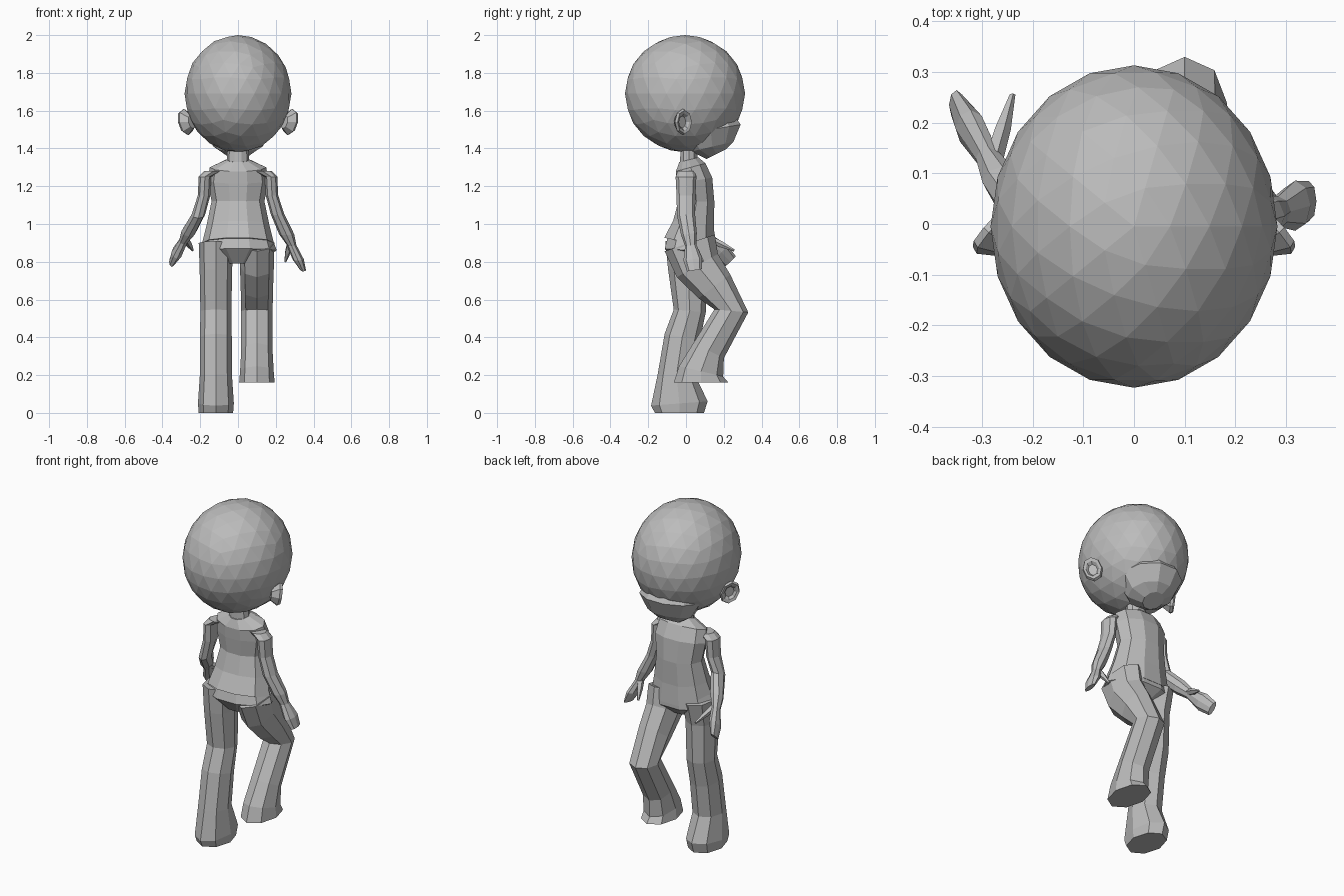
import bpy
import bmesh
import math
from mathutils import Vector

default_cube = bpy.data.objects.get("Cube")
if default_cube:
    bpy.data.objects.remove(default_cube, do_unlink=True)

# One plain grey clay material
shade = (.5, .5, .5, 1)
grey = bpy.data.materials.new("plain grey")
grey.use_nodes = True
grey.diffuse_color = shade
grey.node_tree.nodes["Principled BSDF"].inputs["Base Color"].default_value = shade


def finish(name, bm):
    """Turn a bmesh into a flat shaded object."""
    bmesh.ops.recalc_face_normals(bm, faces=bm.faces[:])
    mesh = bpy.data.meshes.new(name)
    bm.to_mesh(mesh)
    bm.free()
    mesh.materials.append(grey)
    obj = bpy.data.objects.new(name, mesh)
    bpy.context.collection.objects.link(obj)


def skin(name, rings):
    """Bridge rings of points and cap both ends."""
    bm = bmesh.new()
    loops = [[bm.verts.new(point) for point in ring] for ring in rings]
    count = len(loops[0])
    for low, high in zip(loops, loops[1:]):
        for i in range(count):
            j = (i + 1) % count
            bm.faces.new((low[i], low[j], high[j], high[i]))
    bm.faces.new(loops[0])
    bm.faces.new(loops[-1])
    finish(name, bm)


def oval(centre, side, front, sides):
    """Points of an oval spanned by two half axes."""
    angles = [math.tau * i / sides for i in range(sides)]
    return [centre + side * math.cos(a) + front * math.sin(a) for a in angles]


def limb(name, path, widths, depths, sides=8):
    """Loft ovals along a path, each tilted square to the path."""
    rings = []
    last = len(path) - 1
    for i, (point, width, depth) in enumerate(zip(path, widths, depths)):
        tangent = path[min(i + 1, last)] - path[max(i - 1, 0)]
        front = Vector((0, -tangent.z, tangent.y)).normalized()
        rings.append(oval(point, Vector((width, 0, 0)), front * depth, sides))
    skin(name, rings)


def trunk(name, sections):
    """Central part from sections of y, z, half width and half depth."""
    path = [Vector((0, y, z)) for y, z, width, depth in sections]
    limb(name, path, [s[2] for s in sections], [s[3] for s in sections], sides=10)


def leg(name, x, sections):
    """Trouser leg with shoe from sections of y, z and half depth."""
    path = [Vector((x, y, z)) for y, z, depth in sections]
    depths = [s[2] for s in sections]
    limb(name, path, [.065 + .2 * depth for depth in depths], depths)


def arm(label, sign, fingertip, thumb_tip):
    """Arm with a fixed upper half and a forearm aimed at the fingertip."""
    elbow = Vector((.21 * sign, 0, 1.05))
    upper = [Vector((x * sign, 0, z)) for x, z in ((.13, 1.28), (.175, 1.25), (.18, 1.15))]
    forearm = [elbow.lerp(fingertip, t) for t in (0, .35, .55, .8, 1)]
    widths = (.05, .033, .033, .036, .04, .025, .03, .015)
    depths = (.045, .055, .05, .048, .042, .03, .05, .04)
    limb(label + "_arm", upper + forearm, widths, depths)
    root = elbow.lerp(fingertip, .5)
    thumb = [root.lerp(thumb_tip, t) for t in (0, .5, 1)]
    sizes = (.02, .017, .006)
    limb(label + "_thumb", thumb, sizes, sizes, sides=5)


def ear(label, sign):
    """Cupped disc turned half forward."""
    normal = Vector((.75 * sign, .66, 0))
    across = Vector((.036 * sign, -.042, 0))
    upright = Vector((.012 * sign, 0, .07))
    centre = Vector((.282 * sign, -.01, 1.54))
    profile = ((-.05, .5), (-.01, 1), (.005, .9), (0, .65), (-.015, .45))
    skin(label + "_ear", [
        oval(centre + normal * depth, across * size, upright * size, 8)
        for depth, size in profile
    ])


# Head: faceted egg
bm = bmesh.new()
bmesh.ops.create_icosphere(bm, subdivisions=3, radius=1)
bmesh.ops.scale(bm, vec=(.283, .318, .31), verts=bm.verts)
bmesh.ops.translate(bm, vec=(0, -.005, 1.69), verts=bm.verts)
finish("head", bm)

# Jaw: protruding mouth ledge and chin
trunk("jaw", [
    (.16, 1.37, .06, .06),
    (.14, 1.41, .13, .12),
    (.13, 1.5, .18, .17),
    (.12, 1.53, .16, .15),
])

# Neck, shirt and pelvis
trunk("neck", [(.015, 1.3, .06, .05), (.015, 1.43, .055, .045)])
trunk("shirt", [
    (.02, .9, .19, .145),
    (.04, 1, .165, .115),
    (.055, 1.12, .14, .1),
    (.045, 1.23, .16, .1),
    (.025, 1.3, .15, .085),
    (.015, 1.34, .06, .055),
])
trunk("pelvis", [
    (.02, .79, .08, .07),
    (.02, .86, .205, .14),
    (.03, .93, .18, .13),
])

# Raised bent leg and straight standing leg
leg("left_leg", .1, [
    (.02, .9, .14),
    (.06, .78, .125),
    (.15, .67, .105),
    (.24, .54, .09),
    (.12, .33, .09),
    (.08, .22, .12),
    (.08, .16, .145),
])
leg("right_leg", -.117, [
    (.02, .9, .13),
    (.01, .76, .105),
    (.02, .54, .085),
    (-.02, .4, .095),
    (-.05, .2, .1),
    (-.035, .05, .15),
    (-.035, 0, .13),
])

# Arms: left hangs, right swings forward
arm("left", 1, Vector((.345, .045, .755)), Vector((.25, .09, .8)))
arm("right", -1, Vector((-.35, .235, .8)), Vector((-.24, .255, .86)))

# Ears
ear("left", 1)
ear("right", -1)
